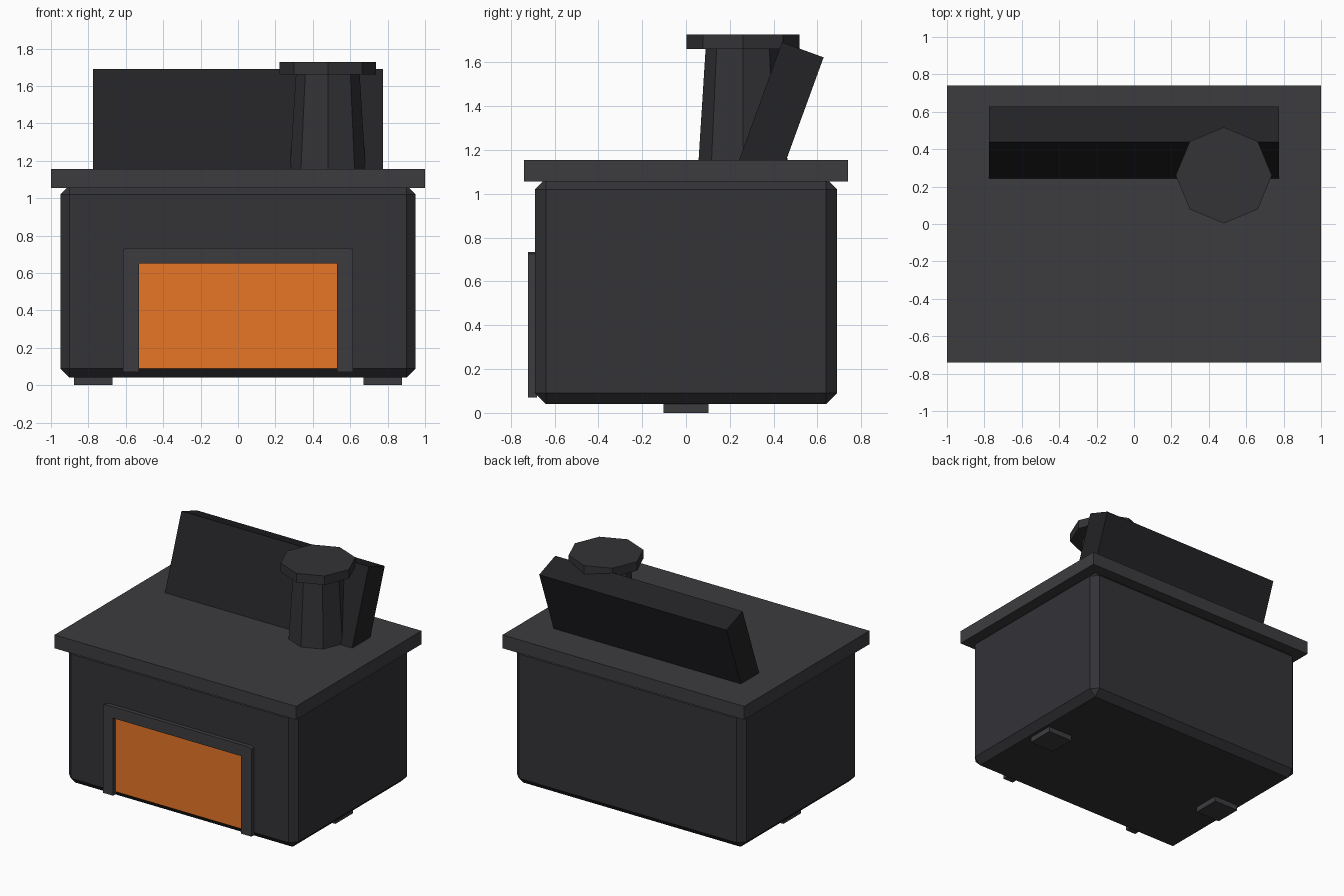
import bpy, bmesh
from math import radians, sin, cos
from mathutils import Matrix

if "Cube" in bpy.data.objects:
    bpy.data.objects.remove(bpy.data.objects["Cube"])


def material(name, rgb):
    m = bpy.data.materials.new(name)
    m.diffuse_color = (*rgb, 1)
    m.use_nodes = True
    m.node_tree.nodes["Principled BSDF"].inputs["Base Color"].default_value = m.diffuse_color
    return m


dark = material("dark_iron", (0.033, 0.032, 0.037))
trim = material("trim_iron", (0.046, 0.044, 0.049))
black = material("black_iron", (0.017, 0.016, 0.019))
glow = material("glow", (0.8, 0.18, 0.02))


def finish(name, bm, mat):
    bmesh.ops.recalc_face_normals(bm, faces=bm.faces)
    me = bpy.data.meshes.new(name)
    bm.to_mesh(me)
    bm.free()
    me.materials.append(mat)
    ob = bpy.data.objects.new(name, me)
    bpy.context.collection.objects.link(ob)
    return ob


def box(name, lo, hi, mat, bevel=0):
    bm = bmesh.new()
    bmesh.ops.create_cube(bm, size=1)
    for v in bm.verts:
        v.co = [(a + b) / 2 + c * (b - a) for a, b, c in zip(lo, hi, v.co)]
    if bevel:
        bmesh.ops.bevel(bm, geom=bm.edges[:], offset=bevel, segments=1,
                        affect='EDGES', profile=0.5)
    return finish(name, bm, mat)


def octagon(name, x, y, z0, z1, r0, r1, mat):
    bm = bmesh.new()
    bmesh.ops.create_cone(bm, cap_ends=True, segments=8, radius1=r0, radius2=r1,
                          depth=z1 - z0,
                          matrix=Matrix.Translation((x, y, (z0 + z1) / 2)))
    return finish(name, bm, mat)


# Chamfered body, overhanging top slab and two side feet
box("body", (-0.95, -0.69, 0.04), (0.95, 0.69, 1.07), dark, bevel=0.05)
box("top_slab", (-1, -0.74, 1.055), (1, 0.74, 1.155), trim)
for side, x in (("left", -0.775), ("right", 0.775)):
    box(side + "_foot", (x - 0.103, -0.103, 0), (x + 0.103, 0.103, 0.045), trim)

# Door frame: arch profile extruded forward
half = [(0.53, 0.07), (0.615, 0.07), (0.615, 0.725), (0.59, 0.735)]
outline = half + [(-x, z) for x, z in reversed(half)] + [(-0.53, 0.65), (0.53, 0.65)]
bm = bmesh.new()
face = bm.faces.new([bm.verts.new((x, -0.68, z)) for x, z in outline])
ext = bmesh.ops.extrude_face_region(bm, geom=[face])
verts = [g for g in ext["geom"] if isinstance(g, bmesh.types.BMVert)]
bmesh.ops.translate(bm, verts=verts, vec=(0, -0.04, 0))
finish("door_frame", bm, trim)

# Glowing opening inside the frame
box("fire_opening", (-0.53, -0.691, 0.09), (0.53, -0.66, 0.65), glow)

# Leaning back panel, sunk into the slab
t, length = radians(20), 0.6
panel = box("back_panel", (-0.775, -0.101, -length), (0.775, 0.101, 0), black)
panel.data.transform(Matrix.Translation((0, 0.533, 1.657)) @ Matrix.Rotation(-t, 4, 'X'))

# Tapered eight-sided chimney with cap
octagon("chimney", 0.48, 0.26, 1.1, 1.67, 0.206, 0.17, dark)
octagon("chimney_cap", 0.48, 0.26, 1.66, 1.727, 0.257, 0.257, dark)
